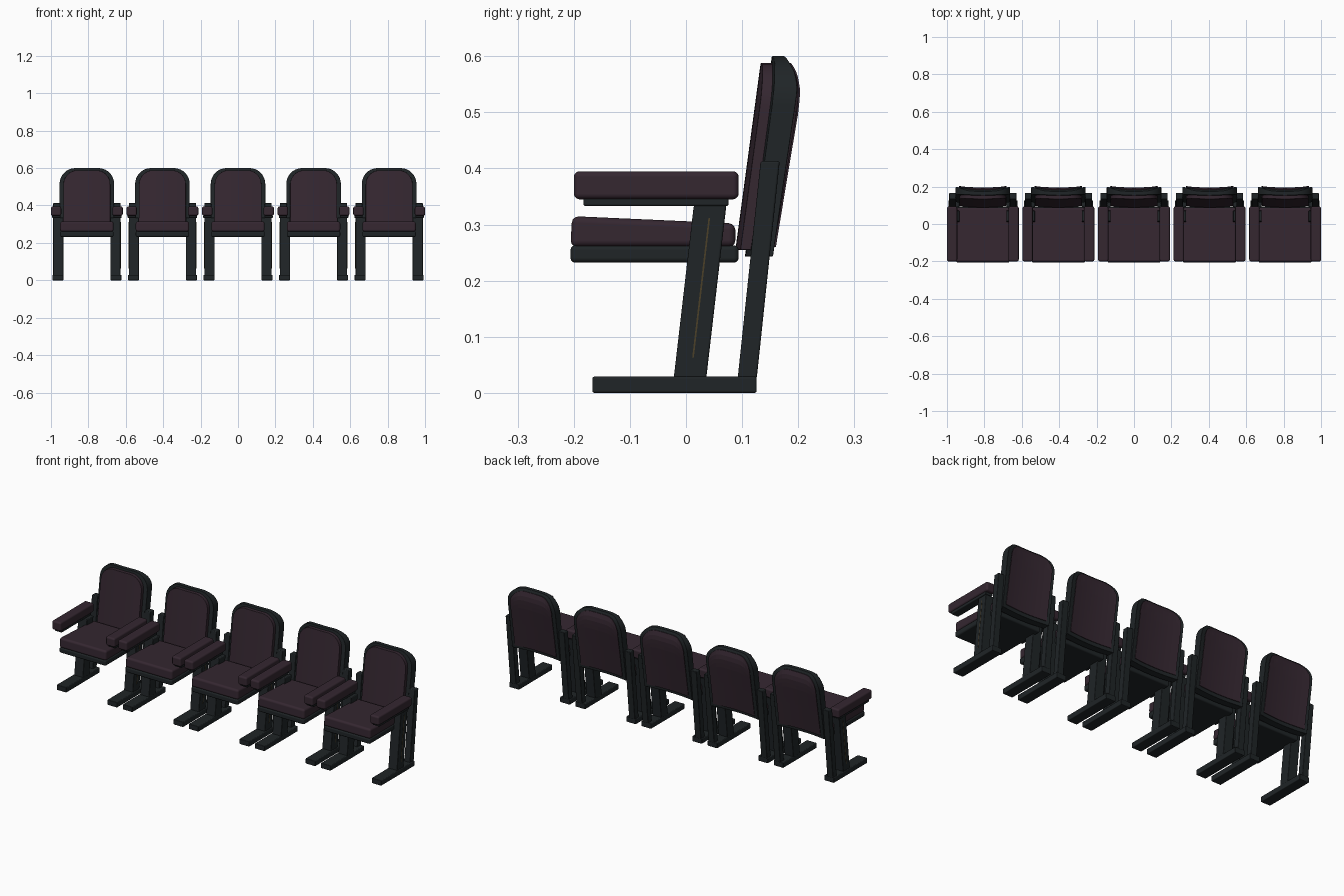
import bpy, bmesh, math

if "Cube" in bpy.data.objects:
    bpy.data.objects.remove(bpy.data.objects["Cube"])


def material(name, rgb):
    m = bpy.data.materials.new(name)
    m.diffuse_color = (*rgb, 1)
    m.use_nodes = True
    m.node_tree.nodes["Principled BSDF"].inputs["Base Color"].default_value = m.diffuse_color
    return m


FABRIC = material("plum_fabric", (0.035, 0.020, 0.030))
METAL = material("dark_metal", (0.014, 0.018, 0.020))
BRASS = material("brass_trim", (0.070, 0.050, 0.022))


def finish(name, bm, mat, bevel):
    bmesh.ops.recalc_face_normals(bm, faces=bm.faces)
    me = bpy.data.meshes.new(name)
    for f in bm.faces:
        f.smooth = bevel > 0
    bm.to_mesh(me)
    bm.free()
    me.materials.append(mat)
    ob = bpy.data.objects.new(name, me)
    bpy.context.collection.objects.link(ob)
    if bevel:
        b = ob.modifiers.new("round", 'BEVEL')
        b.width, b.segments = bevel, 3
        b.limit_method, b.angle_limit = 'ANGLE', math.radians(50)
        b.harden_normals = True


def prism(name, yz, x0, x1, mat, bevel):
    """Side profile (y, z) extruded across x."""
    bm = bmesh.new()
    a, b = ([bm.verts.new((x, y, z)) for y, z in yz] for x in (x0, x1))
    n = len(yz)
    bm.faces.new(a)
    bm.faces.new(b)
    for i in range(n):
        j = (i + 1) % n
        bm.faces.new((a[i], a[j], b[j], b[i]))
    finish(name, bm, mat, bevel)


def rect(y0, y1, z0, z1):
    return [(y0, z0), (y1, z0), (y1, z1), (y0, z1)]


def lerp(pts, z):
    for (z0, y0), (z1, y1) in zip(pts, pts[1:]):
        if z <= z1 + 1e-6:
            return y0 + (y1 - y0) * (z - z0) / (z1 - z0)
    return pts[-1][1]


def slab(name, cx, w, r, front, back, mat, bevel):
    """Curved back shell with rounded top corners; front/back are (z, y) lines."""
    cols, rows = 22, 14
    z0, z1 = front[0][0], front[-1][0]
    bm = bmesh.new()
    grids = []
    for line in (front, back):
        grid = []
        for i in range(cols + 1):
            x = w * math.sin(math.pi * (i / cols - 0.5))
            d = max(0, abs(x) - (w - r))
            top = z1 - r + math.sqrt(max(0, r * r - d * d))
            col = []
            for k in range(rows + 1):
                z = z0 + (top - z0) * k / rows
                y = lerp(line, z) + 0.012 * (x / 0.145) ** 2
                col.append(bm.verts.new((cx + x, y, z)))
            grid.append(col)
        for i in range(cols):
            for k in range(rows):
                bm.faces.new((grid[i][k], grid[i+1][k], grid[i+1][k+1], grid[i][k+1]))
        grids.append(grid)
    rims = []
    for g in grids:
        rims.append([c[0] for c in g] + g[-1][1:] +
                    [c[-1] for c in g[-2::-1]] + g[0][-2:0:-1])
    a, b = rims
    for i in range(len(a)):
        j = (i + 1) % len(a)
        bm.faces.new((a[i], a[j], b[j], b[i]))
    finish(name, bm, mat, bevel)


for c in range(5):
    cx = (c - 2) * 0.404
    # seat cushion and its base
    prism("seat_cushion", [(-0.206, 0.260), (0.088, 0.260), (0.088, 0.302), (-0.203, 0.315)],
          cx - 0.143, cx + 0.143, FABRIC, 0.012)
    prism("seat_base", rect(-0.206, 0.094, 0.232, 0.263), cx - 0.143, cx + 0.143, METAL, 0.009)
    # backrest: cushion, frame and rear panel
    slab("back_cushion", cx, 0.125, 0.075, [(0.255, 0.088), (0.588, 0.133)],
         [(0.255, 0.122), (0.588, 0.165)], FABRIC, 0.005)
    slab("back_frame", cx, 0.146, 0.085, [(0.243, 0.105), (0.60, 0.153)],
         [(0.243, 0.143), (0.40, 0.166), (0.54, 0.187), (0.57, 0.186), (0.60, 0.174)],
         METAL, 0.005)
    slab("back_panel", cx, 0.127, 0.075,
         [(0.26, 0.148), (0.40, 0.171), (0.50, 0.188), (0.54, 0.192), (0.57, 0.189), (0.588, 0.182)],
         [(0.26, 0.151), (0.40, 0.174), (0.50, 0.191), (0.54, 0.195), (0.57, 0.192), (0.588, 0.185)],
         FABRIC, 0)
    # arm and leg assemblies on both sides
    for s in (-1, 1):
        def side(name, yz, x0, x1, mat, bevel):
            prism(name, yz, cx + s * x0, cx + s * x1, mat, bevel)
        side("foot", rect(-0.167, 0.126, 0, 0.029), 0.125, 0.185, METAL, 0.004)
        side("front_leg", [(-0.022, 0.025), (0.036, 0.025), (0.072, 0.335), (0.014, 0.335)],
             0.125, 0.180, METAL, 0.004)
        side("leg_trim", [(0.011, 0.063), (0.014, 0.063), (0.043, 0.312), (0.040, 0.312)],
             0.178, 0.1812, BRASS, 0)
        side("rear_leg", [(0.092, 0.025), (0.126, 0.025), (0.167, 0.413), (0.133, 0.413)],
             0.143, 0.180, METAL, 0.004)
        side("arm_support", rect(-0.183, 0.076, 0.333, 0.348), 0.142, 0.186, METAL, 0.004)
        side("arm_pad", rect(-0.200, 0.094, 0.345, 0.395), 0.137, 0.192, FABRIC, 0.010)
